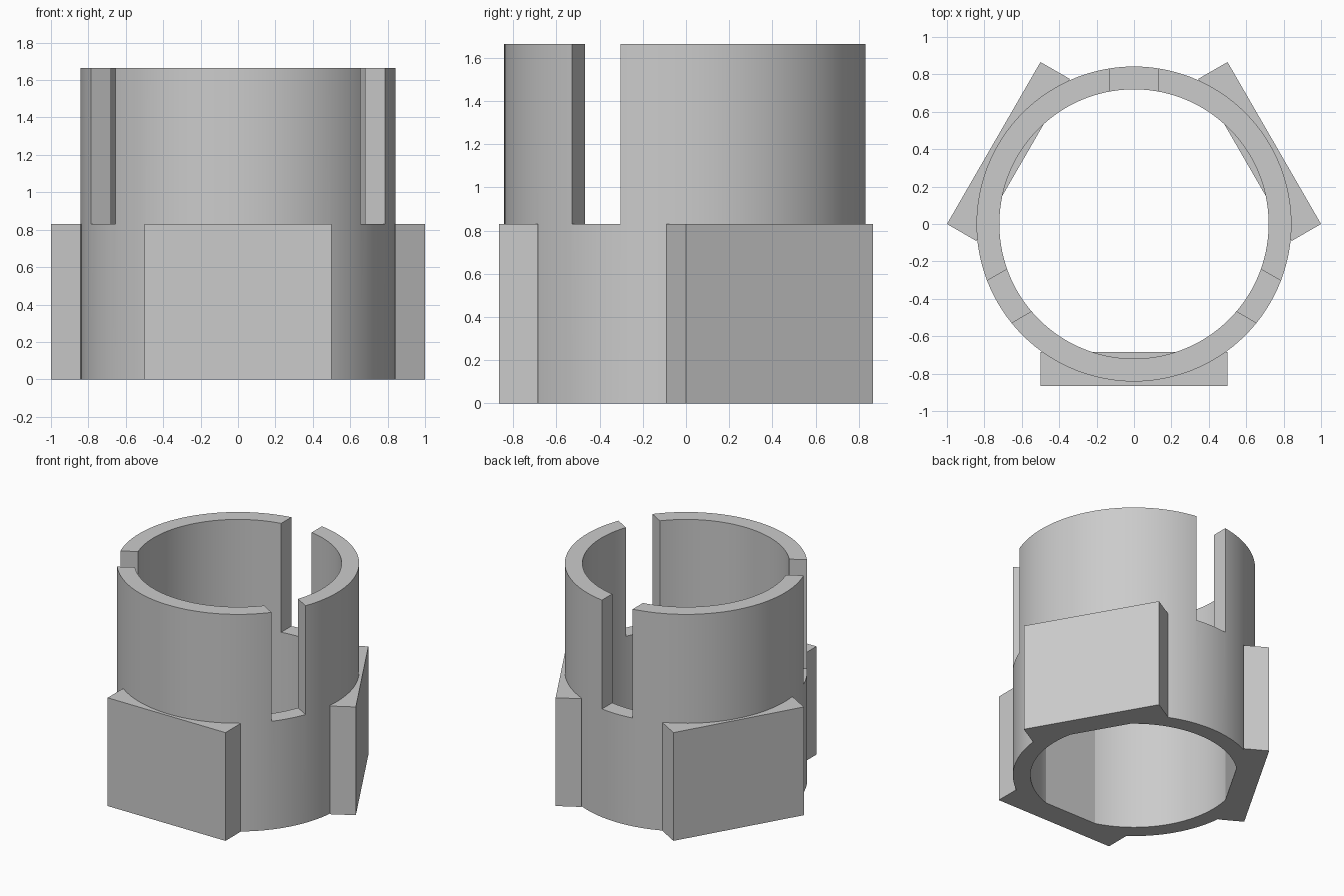
import bpy, bmesh, math
from mathutils import Matrix

cube = bpy.data.objects.get("Cube")
if cube:
    bpy.data.objects.remove(cube, do_unlink=True)

OUTER, INNER = 0.842, 0.72
HEIGHT, PAD_TOP = 1.665, 0.83
SEGMENTS = 120

grey = bpy.data.materials.new("plain grey")
grey.use_nodes = True
grey.diffuse_color = (0.6, 0.6, 0.6, 1)
grey.node_tree.nodes["Principled BSDF"].inputs["Base Color"].default_value = (0.6, 0.6, 0.6, 1)


def add_object(name, bm):
    bmesh.ops.recalc_face_normals(bm, faces=bm.faces[:])
    mesh = bpy.data.meshes.new(name)
    bm.to_mesh(mesh)
    bm.free()
    mesh.materials.append(grey)
    obj = bpy.data.objects.new(name, mesh)
    bpy.context.collection.objects.link(obj)
    return obj


def box(name, lo, hi, angle):
    """Box between two corners, turned about the vertical axis."""
    bm = bmesh.new()
    size = [b - a for a, b in zip(lo, hi)]
    middle = [(a + b) / 2 for a, b in zip(lo, hi)]
    matrix = (Matrix.Rotation(angle, 4, 'Z') @ Matrix.Translation(middle)
              @ Matrix.Diagonal((*size, 1)))
    bmesh.ops.create_cube(bm, size=1, matrix=matrix)
    return add_object(name, bm)


def combine(target, tool, operation):
    mod = target.modifiers.new(tool.name, 'BOOLEAN')
    mod.operation = operation
    mod.solver = 'EXACT'
    mod.object = tool
    bpy.context.view_layer.objects.active = target
    bpy.ops.object.modifier_apply(modifier=mod.name)
    bpy.data.objects.remove(tool, do_unlink=True)


# Hollow sleeve: a rectangular section spun around the axis
bm = bmesh.new()
section = [(INNER, 0), (OUTER, 0), (OUTER, HEIGHT), (INNER, HEIGHT)]
verts = [bm.verts.new((r, 0, z)) for r, z in section]
edges = [bm.edges.new((verts[i], verts[(i + 1) % 4])) for i in range(4)]
bmesh.ops.spin(bm, geom=verts + edges, cent=(0, 0, 0), axis=(0, 0, 1),
               angle=math.tau, steps=SEGMENTS, use_merge=True)
bmesh.ops.remove_doubles(bm, verts=bm.verts[:], dist=0.0001)
sleeve = add_object("slotted_sleeve", bm)

# Three flat pads around the base, and three slots cut between them
for i in range(3):
    turn = i * math.tau / 3
    pad = box("base_pad", (-0.5, -0.866, 0), (0.5, -0.685, PAD_TOP), turn)
    combine(sleeve, pad, 'UNION')
    slot = box("slot_cutter", (-0.13, 0.5, PAD_TOP), (0.13, 1, HEIGHT + 0.2), turn)
    combine(sleeve, slot, 'DIFFERENCE')

# Smooth round walls with sharp corners
bpy.ops.object.select_all(action='DESELECT')
sleeve.select_set(True)
bpy.context.view_layer.objects.active = sleeve
bpy.ops.object.shade_smooth_by_angle(angle=math.radians(15))
